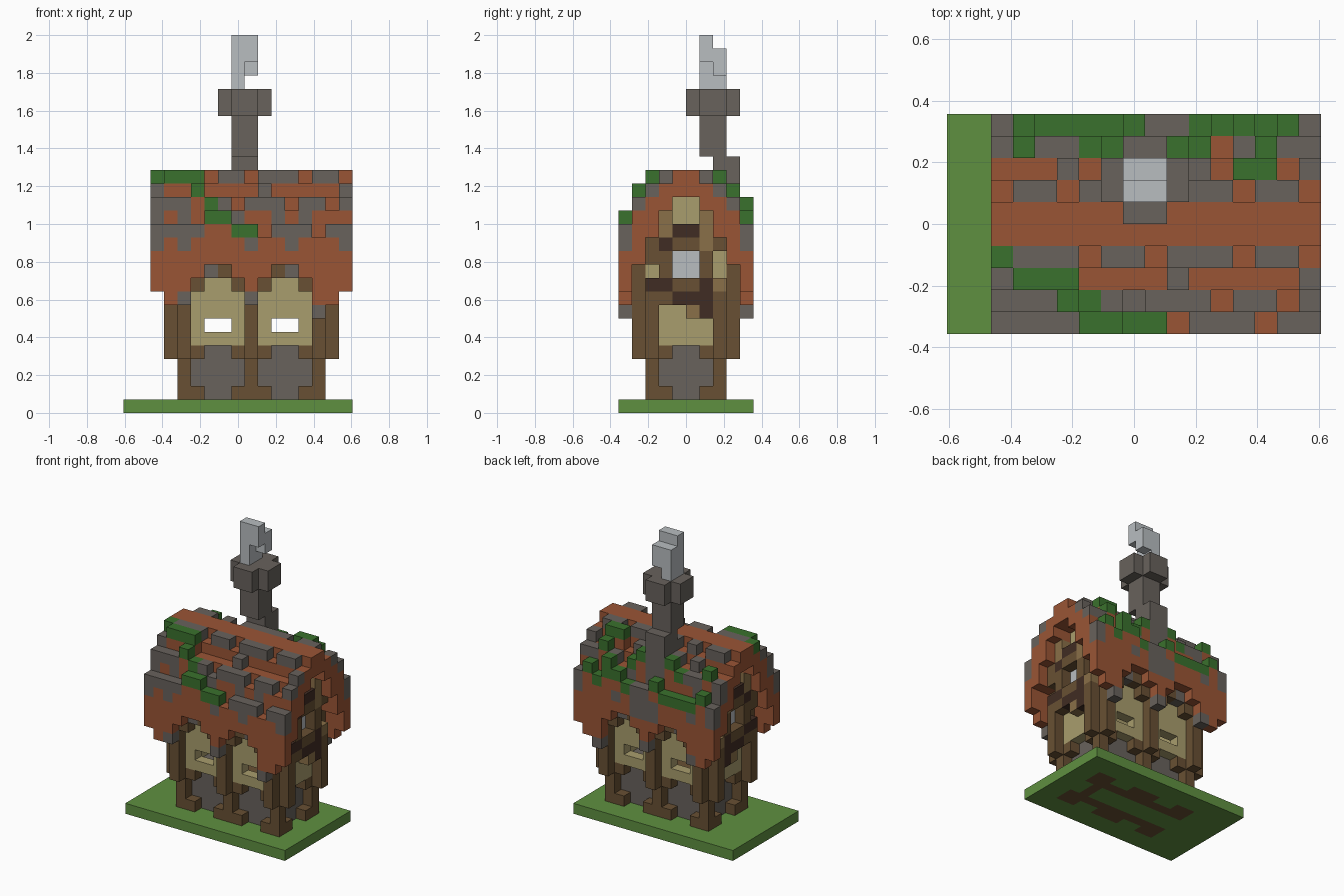
import bpy, bmesh
from mathutils import Vector

cube = bpy.data.objects.get("Cube")
if cube:
    bpy.data.objects.remove(cube)

V = 2 / 28                      # edge of one block
ORIGIN = Vector((-8.5, -5, 0))  # grid corner, in blocks

COLOURS = {
    "grass": "5f9040", "moss": "3a712d", "roof_red": "9a5535",
    "stone": "68625c", "wood": "685033", "dark_wood": "402c23",
    "light_wood": "8a7048", "plaster": "a99d6d", "pale_grey": "b8bdc0",
}
KEY = dict(r="roof_red", s="stone", g="moss", G="moss", M="moss", w="wood",
           d="dark_wood", l="light_wood", t="plaster", p="pale_grey")


def linear(h):
    c = int(h, 16) / 255
    return c / 12.92 if c < 0.04045 else ((c + 0.055) / 1.055) ** 2.4


mats = {}
for name, h in COLOURS.items():
    m = bpy.data.materials.new(name)
    m.use_nodes = True
    rgba = (linear(h[:2]), linear(h[2:4]), linear(h[4:]), 1)
    m.diffuse_color = rgba
    m.node_tree.nodes["Principled BSDF"].inputs["Base Color"].default_value = rgba
    mats[name] = m

cells = {}                      # (i, j, k) -> (part, colour)


def put(part, colour, xs, ys, zs):
    """Fill a box of blocks; each argument is an index or a range."""
    xs, ys, zs = [(a,) if isinstance(a, int) else a for a in (xs, ys, zs)]
    for i in xs:
        for j in ys:
            for k in zs:
                cells[i, j, k] = (part, colour)


def span(a, b):
    return range(a, b + 1)


def both(j):                    # a row and its mirror from front to back
    return (j, 9 - j)


# lawn
put("lawn", "grass", span(0, 16), span(0, 9), 0)

# stone ground floor, a hollow ring
put("stone_walls", "stone", span(5, 13), both(3), span(1, 4))
put("stone_walls", "stone", (5, 13), span(3, 6), span(1, 4))

# plaster upper walls with front and back windows cut through
put("plaster_walls", "plaster", span(5, 13), both(2), span(5, 11))
put("plaster_walls", "plaster", (4, 14), span(3, 6), span(5, 15))
put("plaster_walls", "plaster", (4, 14), both(2), span(9, 12))
put("upper_floor", "wood", span(5, 13), span(3, 6), 4)
put("upper_floor", "stone", (5, 13), span(3, 6), 4)
put("upper_floor", "stone", span(5, 13), both(3), 4)
for i in (6, 7, 11, 12):
    for j in both(2):
        del cells[i, j, 6]

# timber posts, feet and brackets
for i in (4, 9, 14):
    put("posts", "wood", i, both(2), span(1, 10))
    put("posts", "wood", i, both(1), span(4, 10))
for i in (5, 8, 10, 13):
    put("post_feet", "wood", i, both(2), (1, 4))
    put("eave_trim", "wood", i, both(1), 9)
put("post_feet", "wood", (4, 14), both(3), (1, 4))
put("side_posts", "wood", (3, 15), both(2), span(4, 8))
for i, c in ((6, "stone"), (7, "wood"), (11, "wood"), (12, "stone")):
    put("eave_trim", c, i, both(1), 10)

# earth below the walls
for (i, j, k) in list(cells):
    if k == 1 and not (i <= 5 and j in (4, 5)):
        cells[i, j, 0] = ("footing", "wood")

# gable timbering, rows downward, columns from front to back
GABLE = ["..ltt l..", "..ldd l..", ".wdwwlw.", ".wwppwt.", ".twppwt.",
         ".ddwwdl.", ".wwdddw.", "..ttld.."]
for n, row in enumerate(GABLE):
    for j, ch in enumerate(row.replace(" ", "")):
        if ch in "tp":
            put("gable_panels", KEY[ch], (4, 14), j + 1, 14 - n)
        elif ch != ".":
            put("gable_timbers", KEY[ch], (3, 15), j + 1, 14 - n)

# roof shell with arched eaves
EAVE = [9, 8, 8, 10, 11, 11, 10, 8, 10, 11, 11, 10, 8, 8, 9]
TOP = [12, 14, 15, 16, 17]
LOW = [0, 11, 13, 15, 16]
for n, eave in enumerate(EAVE):
    for j in range(5):
        put("roof", "roof_red", n + 2, both(j), span(LOW[j] or eave, TOP[j]))
put("roof", "stone", (4, 9), both(0), 8)
put("roof", "stone", 14, both(0), 7)
put("roof", "stone", (2, 4, 9, 12, 16), both(0), 12)
put("roof", "stone", (2, 4, 8, 11, 13), both(1), 14)

# raised tiles and moss, one string for each course
TILES = {
    0: "ssssGGggrsssrss", 1: "sssGgsrsssrssrs",
    2: "sGGGrrrrsrrrrrs", 3: "gsssrssrsssrssr",
    6: "rssrsrsssssrssr", 7: "rrrsrsssssrGGrs",
    8: "sGssgGssGgrsGss", 9: "sGggggGssgGMgGs",
}
RISE = dict(G=1, M=2)
for j, row in TILES.items():
    base = TOP[min(j, 9 - j)] + 1
    for n, ch in enumerate(row):
        if ch == "r":
            continue
        z = base + RISE.get(ch, 0)
        put("roof_tiles", "roof_red", n + 2, j, range(base, z))
        put("roof_tiles", KEY[ch], n + 2, j, z)
        if ch == "M":
            put("roof_tiles", "moss", n + 2, j, z - 1)

# chimney: breast on the back slope, stack and cross-shaped cap
put("chimney", "stone", (8, 9), (7, 8), span(12, 18))
put("chimney", "stone", (8, 9, 10), 9, (11, 12))
put("chimney", "stone", (8, 9), (6, 7), span(19, 23))
put("chimney_cap", "stone", span(7, 10), (6, 7), (22, 23))
put("chimney_cap", "stone", (8, 9), span(5, 8), (22, 23))

# smoke
put("smoke", "pale_grey", 8, (6, 7), span(24, 26))
put("smoke", "pale_grey", 9, 7, (25, 26))
put("smoke", "pale_grey", 9, 6, 26)
put("smoke", "pale_grey", (8, 9), 6, 27)


# turn each part into a mesh of its exposed block faces
def build(part):
    bm = bmesh.new()
    used = []
    for cell, (p, colour) in cells.items():
        if p != part:
            continue
        if colour not in used:
            used.append(colour)
        centre = Vector(cell) + Vector((0.5, 0.5, 0.5)) + ORIGIN
        for axis in range(3):
            for s in (-1, 1):
                n = Vector((0, 0, 0))
                n[axis] = s
                if tuple(int(a + b) for a, b in zip(cell, n)) in cells:
                    continue
                u = Vector((0, 0, 0))
                u[(axis + 1) % 3] = 1
                w = n.cross(u)
                quad = [(u, w), (-u, w), (-u, -w), (u, -w)]
                f = bm.faces.new([bm.verts.new((centre + (n + a + b) / 2) * V)
                                  for a, b in quad])
                f.material_index = used.index(colour)
    bmesh.ops.remove_doubles(bm, verts=bm.verts, dist=V / 100)
    mesh = bpy.data.meshes.new(part)
    bm.to_mesh(mesh)
    bm.free()
    for c in used:
        mesh.materials.append(mats[c])
    bpy.context.collection.objects.link(bpy.data.objects.new(part, mesh))


for part in dict.fromkeys(p for p, c in cells.values()):
    build(part)
